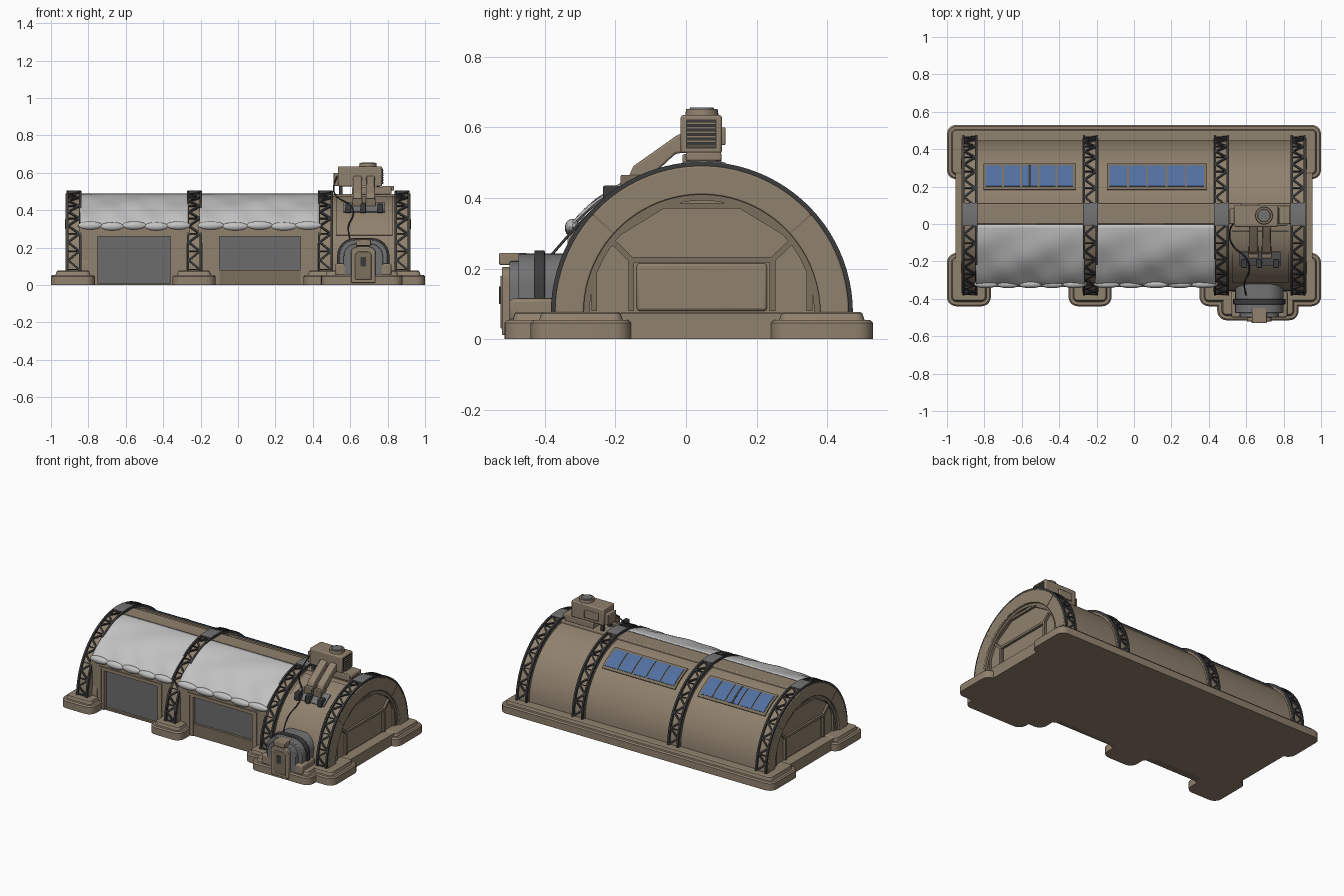
import bpy, bmesh, math
from mathutils import Vector, Matrix

if "Cube" in bpy.data.objects:
    bpy.data.objects.remove(bpy.data.objects["Cube"], do_unlink=True)

CY, CZ = 0.045, 0.075          # centre of the vault arc
parts = []


def material(name, *rgb):
    m = bpy.data.materials.new(name)
    m.use_nodes = True
    m.diffuse_color = (*rgb, 1)
    m.node_tree.nodes["Principled BSDF"].inputs["Base Color"].default_value = (*rgb, 1)
    return m


TAN = material("tan panel", 0.28, 0.22, 0.155)
BROWN = material("dark tan", 0.20, 0.16, 0.112)
CLOTH = material("pale canvas", 0.54, 0.54, 0.54)
DOOR = material("door grey", 0.155, 0.15, 0.15)
PLATE = material("steel grey", 0.17, 0.17, 0.175)
DARK = material("dark steel", 0.045, 0.045, 0.047)
GLASS = material("blue glass", 0.08, 0.16, 0.35)


def make(name, bm, mat, bevel=0):
    bmesh.ops.recalc_face_normals(bm, faces=bm.faces)
    me = bpy.data.meshes.new(name)
    bm.to_mesh(me)
    bm.free()
    me.materials.append(mat)
    ob = bpy.data.objects.new(name, me)
    bpy.context.collection.objects.link(ob)
    if bevel:
        mod = ob.modifiers.new("bevel", "BEVEL")
        mod.width, mod.segments = bevel, 2
    parts.append(ob)
    return ob


def add_box(bm, x0, x1, y0, y1, z0, z1):
    mid = Vector(((x0 + x1) / 2, (y0 + y1) / 2, (z0 + z1) / 2))
    size = Matrix.Diagonal((x1 - x0, y1 - y0, z1 - z0, 1))
    bmesh.ops.create_cube(bm, size=1, matrix=Matrix.Translation(mid) @ size)


def boxes(name, mat, dims, bevel=0):
    bm = bmesh.new()
    for d in dims:
        add_box(bm, *d)
    return make(name, bm, mat, bevel)


def add_beam(bm, p, q, up, width, depth):
    p, q = Vector(p), Vector(q)
    along = (q - p).normalized()
    side = along.cross(Vector(up)).normalized()
    rot = Matrix((along, side, along.cross(side))).transposed().to_4x4()
    size = Matrix.Diagonal(((q - p).length, width, depth, 1))
    bmesh.ops.create_cube(bm, size=1, matrix=Matrix.Translation((p + q) / 2) @ rot @ size)


def on_arc(r, deg):
    # angle from the ridge, positive toward the back
    a = math.radians(deg)
    return CY + r * math.sin(a), CZ + r * math.cos(a)


def arc(r, a0, a1, step=4):
    n = max(1, round(abs(a1 - a0) / step))
    return [on_arc(r, a0 + (a1 - a0) * i / n) for i in range(n + 1)]


def add_prism(bm, pts, x0, x1):
    a, b = ([bm.verts.new((x, y, z)) for y, z in pts] for x in (x0, x1))
    bm.faces.new(a)
    bm.faces.new(b)
    for i in range(len(pts)):
        j = (i + 1) % len(pts)
        bm.faces.new((a[i], a[j], b[j], b[i]))


def prism(name, pts, x0, x1, mat, bevel=0):
    bm = bmesh.new()
    add_prism(bm, pts, x0, x1)
    return make(name, bm, mat, bevel)


def band(r0, r1, a0, a1):
    return arc(r1, a0, a1) + arc(r0, a1, a0)


def slab(name, x0, x1, y0, y1, r=0.05):
    # rounded foundation with a stepped, chamfered rim
    bm = bmesh.new()
    rings = []
    for inset, z in ((0, 0), (0, 0.046), (0.008, 0.054), (0.024, 0.054), (0.03, 0.073), (0.036, 0.077)):
        ring, rad = [], max(r - inset, 0.006)
        corners = ((x1, y1, -1, -1), (x0, y1, 1, -1), (x0, y0, 1, 1), (x1, y0, -1, 1))
        for k, (cx, cy, sx, sy) in enumerate(corners):
            for i in range(6):
                a = math.radians(90 * k + 18 * i)
                ring.append(bm.verts.new((cx + sx * (inset + rad) + rad * math.cos(a),
                                          cy + sy * (inset + rad) + rad * math.sin(a), z)))
        rings.append(ring)
    for a, b in zip(rings, rings[1:]):
        for i in range(len(a)):
            j = (i + 1) % len(a)
            bm.faces.new((a[i], a[j], b[j], b[i]))
    bm.faces.new(rings[0])
    bm.faces.new(rings[-1])
    make(name, bm, TAN)


def cable(name, pts, radius, mat):
    cu = bpy.data.curves.new(name, "CURVE")
    cu.dimensions, cu.bevel_depth, cu.bevel_resolution = "3D", radius, 2
    sp = cu.splines.new("NURBS")
    sp.points.add(len(pts) - 1)
    for p, co in zip(sp.points, pts):
        p.co = (*co, 1)
    sp.use_endpoint_u, sp.order_u = True, 3
    cu.materials.append(mat)
    bpy.context.collection.objects.link(bpy.data.objects.new(name, cu))


# Foundation
boxes("floor_slab", TAN, [(-0.955, 0.955, -0.3, 0.46, 0, 0.073)])
slab("back_foundation", -1, 1, 0.24, 0.53)
slab("right_front_foot", -1, -0.765, -0.44, -0.155)
slab("middle_front_foot", -0.35, -0.12, -0.44, -0.25)
slab("left_front_foot", 0.35, 1, -0.44, -0.155)
slab("airlock_foot", 0.445, 0.88, -0.515, -0.25)

# Vaulted shell: two bays open at the front, one closed
bays = {"right": (-0.85, -0.26, -0.75, -0.36, 0.012), "middle": (-0.21, 0.44, -0.1, 0.335, 0.08)}
for side, (x0, x1, d0, d1, sill) in bays.items():
    prism(side + "_shell", arc(0.402, 90, -57) + [(-0.29, 0), (0.447, 0)], x0, x1, TAN)
    # Door wall, recessed door and lintel
    boxes(side + "_door_wall", TAN, [(x0, d0, -0.33, -0.27, 0, 0.31), (d1, x1, -0.33, -0.27, 0, 0.31),
                                     (d0, d1, -0.33, -0.27, 0.26, 0.31)])
    boxes(side + "_door_sill", BROWN, [(d0, d1, -0.322, -0.27, 0, sill)])
    boxes(side + "_door", DOOR, [(d0, d1, -0.305, -0.28, sill, 0.26)])
    boxes(side + "_door_trim", TAN, [(d0 - 0.035, d0 - 0.02, -0.336, -0.32, 0.012, 0.285),
                                     (d1 + 0.02, d1 + 0.035, -0.336, -0.32, 0.012, 0.285),
                                     (d0 - 0.035, d1 + 0.035, -0.336, -0.32, 0.272, 0.285)])

    # Canvas awning with soft folds, sagging from the ridge
    bm = bmesh.new()
    grid, nx, nt = [], 36, 18
    for i in range(nx + 1):
        u = i / nx
        row = []
        for j in range(nt + 1):
            t = j / nt
            fold = 0.005 * math.sin(9 * u + 7 * t) * math.sin(math.pi * t) + 0.003 * math.cos(21 * u - 8 * t) * t
            y, z = on_arc(0.417 + 0.03 * t ** 1.5 + fold, -6.5 - 50 * t)
            row.append(bm.verts.new((x0 + 0.004 + (x1 - x0 - 0.008) * u, y, z)))
        grid.append(row)
    for a, b in zip(grid, grid[1:]):
        for j in range(nt):
            bm.faces.new((a[j], a[j + 1], b[j + 1], b[j]))
    ob = make(side + "_awning", bm, CLOTH)
    ob.modifiers.new("thickness", "SOLIDIFY").thickness = 0.006

    # Rolled canvas hem, tied into bulges
    bm = bmesh.new()
    w = (x1 - x0) / 5
    for k in range(5):
        c = Matrix.Translation((x0 + w * (k + 0.5), -0.322, 0.318 - 0.005 * (k % 2)))
        bmesh.ops.create_uvsphere(bm, u_segments=16, v_segments=10, radius=1,
                                  matrix=c @ Matrix.Diagonal((w * 0.56, 0.021, 0.023, 1)))
    make(side + "_awning_roll", bm, CLOTH)

prism("left_shell", arc(0.402, 90, -90), 0.49, 0.86, TAN)
prism("left_shell_panel", band(0.39, 0.409, -62, -12), 0.525, 0.825, TAN)

# Ridge beam and back windows
boxes("ridge_beam", TAN, [(-0.85, 0.85, 0.0, 0.11, 0.44, 0.488)], 0.006)
for side, x0, x1 in (("right", -0.805, -0.31), ("middle", -0.145, 0.39)):
    prism(side + "_window_frame", band(0.395, 0.41, 20, 43), x0, x1, BROWN)
    bm = bmesh.new()
    w = (x1 - x0 - 0.02) / 5
    for k in range(5):
        a = x0 + 0.01 + w * k
        add_prism(bm, band(0.4, 0.414, 22.5, 40.5), a + 0.005, a + w - 0.005)
    make(side + "_window_panes", bm, GLASS)
prism("window_divider", band(0.4, 0.416, 22.5, 40.5), -0.563, -0.55, DARK)

# Lattice arches
for name, xc in (("right_end", -0.878), ("right_middle", -0.233), ("left_middle", 0.467), ("left_end", 0.878)):
    prism(name + "_arch_core", band(0.36, 0.412, -90, 90), xc - 0.042, xc + 0.042, TAN)
    bm = bmesh.new()
    for s in (-1, 1):
        add_prism(bm, band(0.405, 0.428, -90, 90), xc + s * 0.034 - 0.006, xc + s * 0.034 + 0.006)
    n = 26
    for i in range(n):
        a, b = -89 + 178 * i / n, -89 + 178 * (i + 1) / n
        s = 0.03 if i % 2 else -0.03
        p, q = on_arc(0.42, a), on_arc(0.42, b)
        up = (0, math.sin(math.radians(a)), math.cos(math.radians(a)))
        add_beam(bm, (xc - s, *p), (xc + s, *q), up, 0.01, 0.01)
        if i % 2 == 0:
            add_beam(bm, (xc - 0.03, *p), (xc + 0.03, *p), up, 0.006, 0.008)
    make(name + "_lattice", bm, DARK)
    prism(name + "_ridge_plate", band(0.41, 0.431, -7, 9), xc - 0.038, xc + 0.038, PLATE)

# End walls: thick arch, recessed field, ribbed panels
for side, s in (("left", 1), ("right", -1)):
    prism(side + "_end_field", arc(0.38, 90, -90), s * 0.8, s * 0.89, TAN)
    prism(side + "_end_arch", band(0.335, 0.416, -90, 90), s * 0.84, s * 0.922, TAN, 0.004)
    prism(side + "_end_arch_lip", band(0.318, 0.337, -90, 90), s * 0.84, s * 0.908, BROWN)
    boxes(side + "_end_panel", TAN, [(*sorted((s * 0.88, s * 0.897)), -0.14, 0.23, 0.08, 0.215)], 0.008)
    bm = bmesh.new()
    for m in (-1, 1):
        runs = [[(0.2, 0.08), (0.2, 0.225), (0, 0.225)], [(0.2, 0.225), (0.262, 0.285)],
                [(0.305, 0.08), (0.305, 0.19), (0.262, 0.285), (0.11, 0.378), (0, 0.378)]]
        for run in runs:
            for p, q in zip(run, run[1:]):
                add_beam(bm, (s * 0.892, CY + m * p[0], p[1]), (s * 0.892, CY + m * q[0], q[1]), (1, 0, 0), 0.016, 0.026)
        add_beam(bm, (s * 0.92, *on_arc(0.338, m * 48)), (s * 0.92, *on_arc(0.414, m * 48)), (1, 0, 0), 0.005, 0.008)
    make(side + "_end_ribs", bm, BROWN)

# Airlock: grey vestibule with tan door and surround
AX = 0.67


def hood(hw, z0, z1, r):
    pts = [(-hw, z0)]
    for cx, a0 in ((-hw + r, 180), (hw - r, 90)):
        for i in range(7):
            a = math.radians(a0 - 15 * i)
            pts.append((cx + r * math.cos(a), z1 - r + r * math.sin(a)))
    return pts + [(hw, z0)]


for name, args, y0, y1, mat in (("airlock_vestibule", (0.13, 0.05, 0.243, 0.09), -0.475, -0.3, PLATE),
                                ("airlock_hood_ring", (0.14, 0.05, 0.252, 0.095), -0.43, -0.4, DARK),
                                ("airlock_front", (0.105, 0.05, 0.222, 0.07), -0.5, -0.46, PLATE),
                                ("airlock_door_frame", (0.066, 0.012, 0.205, 0.035), -0.522, -0.45, TAN),
                                ("airlock_door", (0.044, 0.03, 0.18, 0.025), -0.526, -0.5, BROWN)):
    bm = bmesh.new()
    add_prism(bm, hood(*args), y0, y1)
    # turn the extrusion axis to y
    for v in bm.verts:
        v.co = (AX + v.co.y, v.co.x, v.co.z)
    make(name, bm, mat, 0.004)
boxes("airlock_shoulders", TAN, [(AX + s * 0.11 - 0.04, AX + s * 0.11 + 0.04, -0.5, -0.36, 0.05, 0.115) for s in (-1, 1)], 0.01)
boxes("airlock_lamp", TAN, [(0.63, 0.71, -0.53, -0.45, 0.21, 0.245)], 0.005)
boxes("airlock_door_window", DARK, [(0.655, 0.685, -0.53, -0.52, 0.1, 0.15)])

# Roof air handler
boxes("cooler_base", TAN, [(0.61, 0.82, -0.01, 0.1, 0.485, 0.525), (0.77, 0.835, 0.0, 0.1, 0.505, 0.53)], 0.005)
boxes("cooler_feet", DARK, [(x, x + 0.02, y, y + 0.02, 0.47, 0.53) for x in (0.54, 0.74) for y in (0, 0.075)])
boxes("cooler_body", TAN, [(0.535, 0.77, -0.015, 0.102, 0.527, 0.635)], 0.007)
boxes("cooler_side_box", TAN, [(0.51, 0.54, 0.0, 0.085, 0.53, 0.6), (0.57, 0.67, 0.1, 0.112, 0.55, 0.6)], 0.004)
boxes("cooler_grille", DARK, [(0.768, 0.774, 0.0, 0.087, 0.54, 0.622)])
boxes("cooler_slats", TAN, [(0.77, 0.779, 0.002, 0.085, 0.544 + 0.013 * k, 0.551 + 0.013 * k) for k in range(6)])
for name, r, z0, z1, mat in (("fan_housing", 0.048, 0.63, 0.652, TAN), ("fan_cap", 0.036, 0.65, 0.656, PLATE)):
    bm = bmesh.new()
    bmesh.ops.create_cone(bm, cap_ends=True, segments=24, radius1=r, radius2=r * 0.93, depth=z1 - z0,
                          matrix=Matrix.Translation((0.695, 0.045, (z0 + z1) / 2)))
    make(name, bm, mat)

# Ducts, service rails and cables
duct = [(0, 0.59), (-0.03, 0.575), (-0.065, 0.55), (-0.15, 0.49), (-0.17, 0.44), (-0.1, 0.46), (-0.03, 0.525), (0, 0.53)]
for i, x in enumerate((0.615, 0.685)):
    prism("duct_%d" % i, duct, x, x + 0.047, TAN, 0.006)
    boxes("duct_collar_%d" % i, BROWN, [(x - 0.004, x + 0.051, -0.185, -0.12, 0.42, 0.466)], 0.004)
prism("service_plate", band(0.4, 0.416, -40, -28), 0.565, 0.785, PLATE)
boxes("service_valves", DARK, [(x, x + 0.03, -0.235, -0.19, 0.385, 0.435) for x in (0.575, 0.655, 0.745)], 0.004)
cable("main_cable", [(0.53, 0, 0.58), (0.505, -0.03, 0.53), (0.52, -0.12, 0.47), (0.61, -0.18, 0.43),
                     (0.62, -0.26, 0.37), (0.58, -0.32, 0.31), (0.6, -0.38, 0.24)], 0.004, DARK)

# Smooth the curved surfaces, keep hard edges
bpy.ops.object.select_all(action="DESELECT")
for ob in parts:
    ob.select_set(True)
bpy.context.view_layer.objects.active = parts[0]
bpy.ops.object.shade_smooth_by_angle(angle=math.radians(30))
